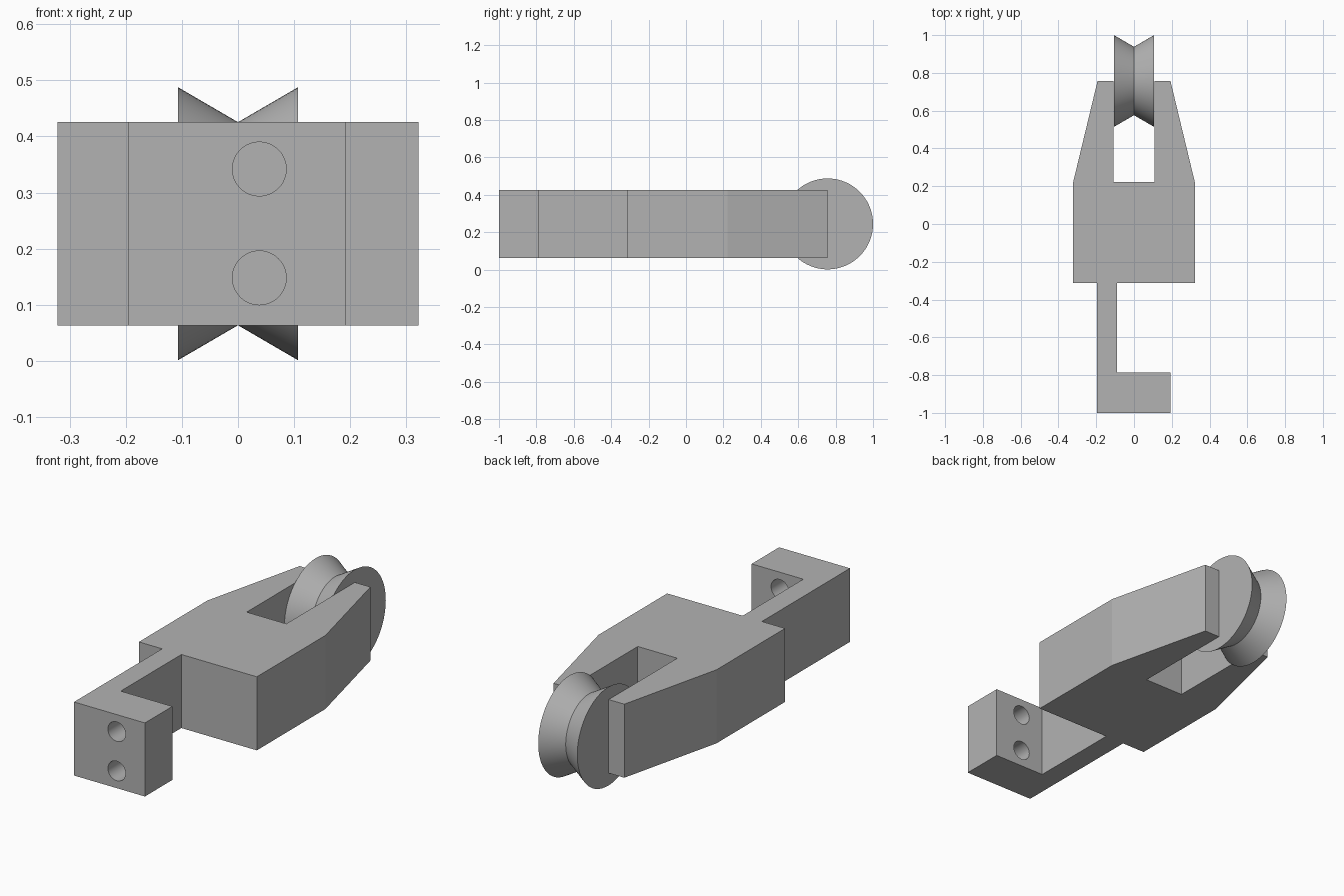
import bpy, bmesh, math
from mathutils import Matrix

cube = bpy.data.objects.get("Cube")
if cube:
    bpy.data.objects.remove(cube, do_unlink=True)

GREY = (0.45, 0.45, 0.45, 1)
grey = bpy.data.materials.new("plain grey")
grey.use_nodes = True
grey.diffuse_color = GREY
grey.node_tree.nodes["Principled BSDF"].inputs["Base Color"].default_value = GREY

BOTTOM, TOP = 0.063, 0.426
AXLE_Y, AXLE_Z = 0.757, 0.2445
RIM, GROOVE, HALF_WIDTH = 0.243, 0.181, 0.1065


def finish(name, bm):
    bmesh.ops.recalc_face_normals(bm, faces=bm.faces)
    mesh = bpy.data.meshes.new(name)
    bm.to_mesh(mesh)
    bm.free()
    mesh.materials.append(grey)
    obj = bpy.data.objects.new(name, mesh)
    bpy.context.collection.objects.link(obj)
    return obj


# Forked body with offset arm and foot, extruded from one outline
outline = [(-0.195, -1), (0.192, -1), (0.192, -0.786), (-0.09, -0.786),
           (-0.09, -0.313), (0.322, -0.313), (0.322, 0.222), (0.193, AXLE_Y),
           (0.108, AXLE_Y), (0.108, 0.222), (-0.108, 0.222), (-0.108, AXLE_Y),
           (-0.193, AXLE_Y), (-0.322, 0.222), (-0.322, -0.313), (-0.195, -0.313)]
bm = bmesh.new()
face = bm.faces.new([bm.verts.new((x, y, BOTTOM)) for x, y in outline])
top = bmesh.ops.extrude_face_region(bm, geom=[face])["geom"]
bmesh.ops.translate(bm, vec=(0, 0, TOP - BOTTOM),
                    verts=[v for v in top if isinstance(v, bmesh.types.BMVert)])
body = finish("forked_body", bm)

# Two bolt holes through the foot
bm = bmesh.new()
for z in (0.148, 0.342):
    bmesh.ops.create_cone(bm, cap_ends=True, segments=48, radius1=0.048,
                          radius2=0.048, depth=0.4,
                          matrix=Matrix.Translation((0.038, -0.89, z))
                          @ Matrix.Rotation(math.pi / 2, 4, "X"))
cutter = finish("hole_cutter", bm)
cutter.hide_render = True
cutter.hide_viewport = True
cut = body.modifiers.new("bolt_holes", "BOOLEAN")
cut.operation = "DIFFERENCE"
cut.solver = "EXACT"
cut.object = cutter
bpy.context.view_layer.update()
cut_mesh = bpy.data.meshes.new_from_object(
    body.evaluated_get(bpy.context.evaluated_depsgraph_get()))
body.modifiers.clear()
body.data = cut_mesh
bpy.data.objects.remove(cutter, do_unlink=True)

# Grooved wheel, spun around the cross axis
bm = bmesh.new()
profile = [(-HALF_WIDTH, 0), (-HALF_WIDTH, RIM), (0, GROOVE),
           (HALF_WIDTH, RIM), (HALF_WIDTH, 0)]
verts = [bm.verts.new((x, 0, r)) for x, r in profile]
edges = [bm.edges.new(pair) for pair in zip(verts, verts[1:])]
bmesh.ops.spin(bm, geom=verts + edges, cent=(0, 0, 0), axis=(1, 0, 0),
               angle=math.tau, steps=96, use_duplicate=False)
bmesh.ops.remove_doubles(bm, verts=bm.verts, dist=0.0001)
wheel = finish("grooved_wheel", bm)
wheel.location = (0, AXLE_Y, AXLE_Z)

# Smooth the round surfaces and keep the corners crisp
for obj in (body, wheel):
    bpy.ops.object.select_all(action="DESELECT")
    obj.select_set(True)
    bpy.context.view_layer.objects.active = obj
    bpy.ops.object.shade_smooth_by_angle(angle=math.radians(12))
